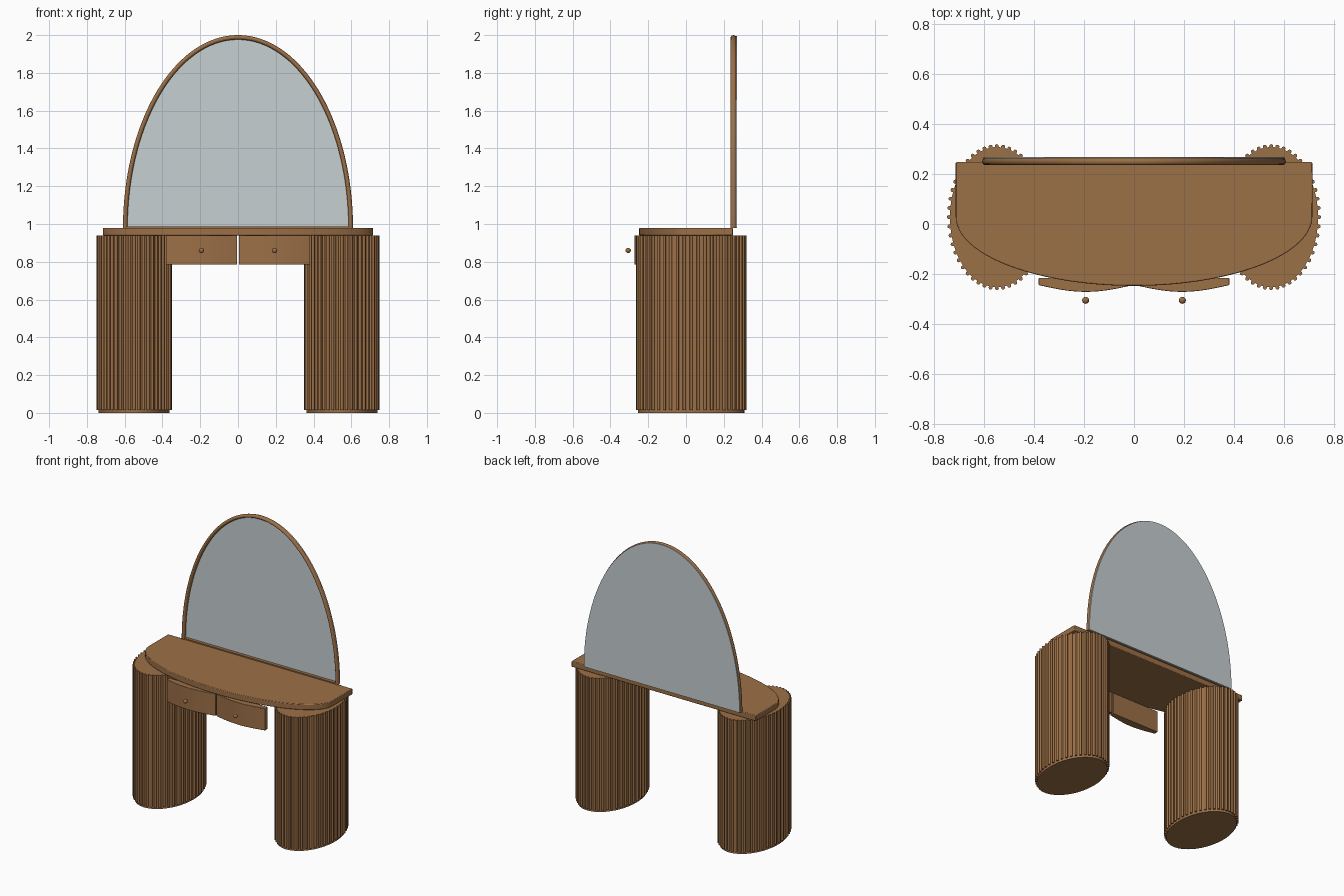
import bpy, bmesh, math
from mathutils import Vector

cube = bpy.data.objects.get("Cube")
if cube:
    bpy.data.objects.remove(cube, do_unlink=True)


def material(name, rgb):
    m = bpy.data.materials.new(name)
    m.use_nodes = True
    m.diffuse_color = (*rgb, 1)
    m.node_tree.nodes["Principled BSDF"].inputs["Base Color"].default_value = (*rgb, 1)
    return m


WOOD = material("walnut wood", (0.33, 0.16, 0.062))
GLASS = material("mirror glass", (0.57, 0.63, 0.65))


def finish(name, bm, mat, bevel=0):
    bmesh.ops.recalc_face_normals(bm, faces=bm.faces)
    me = bpy.data.meshes.new(name)
    bm.to_mesh(me)
    bm.free()
    ob = bpy.data.objects.new(name, me)
    bpy.context.collection.objects.link(ob)
    me.materials.append(mat)
    if bevel:
        mod = ob.modifiers.new("soft edge", "BEVEL")
        mod.width, mod.segments, mod.limit_method = bevel, 2, "ANGLE"
    bpy.ops.object.select_all(action="DESELECT")
    ob.select_set(True)
    bpy.context.view_layer.objects.active = ob
    bpy.ops.object.shade_smooth_by_angle(angle=math.radians(40))
    return ob


def prism(bm, points, offset):
    """Extrude a closed outline of 3D points by an offset."""
    face = bm.faces.new([bm.verts.new(p) for p in points])
    out = bmesh.ops.extrude_face_region(bm, geom=[face])
    moved = [v for v in out["geom"] if isinstance(v, bmesh.types.BMVert)]
    bmesh.ops.translate(bm, verts=moved, vec=Vector(offset))


def arc(rx, ry, start, end, n, closed=False):
    steps = n if closed else n - 1
    angles = [start + (end - start) * i / steps for i in range(n)]
    return [(rx * math.cos(a), ry * math.sin(a)) for a in angles]


# Oval pedestals wrapped in round vertical slats
LEG_X, LEG_Y, LEG_TOP = 0.55, 0.0275, 0.94
for side, label in ((1, "left"), (-1, "right")):
    cx = side * LEG_X
    bm = bmesh.new()
    oval = arc(0.188, 0.281, 0, math.tau, 96, True)
    prism(bm, [(cx + x, LEG_Y + y, 0) for x, y in oval], (0, 0, LEG_TOP))
    finish(label + "_pedestal", bm, WOOD)

    bm = bmesh.new()
    for x, y in arc(0.192, 0.2845, 0, math.tau, 48, True):
        rod = arc(0.008, 0.008, 0, math.tau, 12, True)
        prism(bm, [(cx + x + u, LEG_Y + y + v, 0.015) for u, v in rod],
              (0, 0, LEG_TOP - 0.015))
    finish(label + "_pedestal_slats", bm, WOOD)

# Bow-fronted table top
bm = bmesh.new()
front = [(x, y + 0.03, 0.94) for x, y in arc(0.715, 0.278, math.pi, math.tau, 64)]
prism(bm, front + [(0.715, 0.248, 0.94), (-0.715, 0.248, 0.94)], (0, 0, 0.04))
finish("table_top", bm, WOOD, 0.004)

# Bowed drawer fronts with round knobs
for side, label in ((1, "left"), (-1, "right")):
    bm = bmesh.new()
    outline = [(0.004, -0.216), (0.382, -0.216)]
    for i in range(25):
        t = i / 24
        outline.append((0.382 - 0.378 * t, -0.245 - 0.027 * math.sin(math.pi * t)))
    prism(bm, [(side * x, y, 0.785) for x, y in outline], (0, 0, 0.155))
    finish(label + "_drawer_front", bm, WOOD, 0.002)

    bm = bmesh.new()
    bmesh.ops.create_uvsphere(bm, u_segments=20, v_segments=12, radius=0.014)
    bmesh.ops.translate(bm, verts=bm.verts, vec=(side * 0.194, -0.306, 0.86))
    finish(label + "_drawer_knob", bm, WOOD)

# Arched mirror frame: round section swept along a half ellipse
BASE, FRAME_Y = 0.978, 0.251
bm = bmesh.new()
rings = []
for i in range(97):
    a = math.pi * i / 96
    normal = Vector((math.cos(a) / 0.597, 0, math.sin(a) / 1.01)).normalized()
    centre = Vector((0.597 * math.cos(a), FRAME_Y, BASE + 1.01 * math.sin(a)))
    rings.append([bm.verts.new(centre + normal * u + Vector((0, v, 0)))
                  for u, v in arc(0.012, 0.015, 0, math.tau, 12, True)])
for r, s in zip(rings, rings[1:]):
    for j in range(12):
        k = (j + 1) % 12
        bm.faces.new((r[j], r[k], s[k], s[j]))
for r in (rings[0], rings[-1]):
    bm.faces.new(r)
finish("mirror_frame", bm, WOOD)

# Thin rail along the foot of the mirror
bm = bmesh.new()
prism(bm, [(-0.597, 0.24, BASE), (0.597, 0.24, BASE),
           (0.597, 0.262, BASE), (-0.597, 0.262, BASE)], (0, 0, 0.01))
finish("mirror_rail", bm, WOOD)

# Mirror pane set at the back of the frame
bm = bmesh.new()
pane = arc(0.604, 1.016, 0, math.pi, 97)
prism(bm, [(x, 0.262, BASE + z) for x, z in pane], (0, 0.007, 0))
finish("mirror_pane", bm, GLASS)
